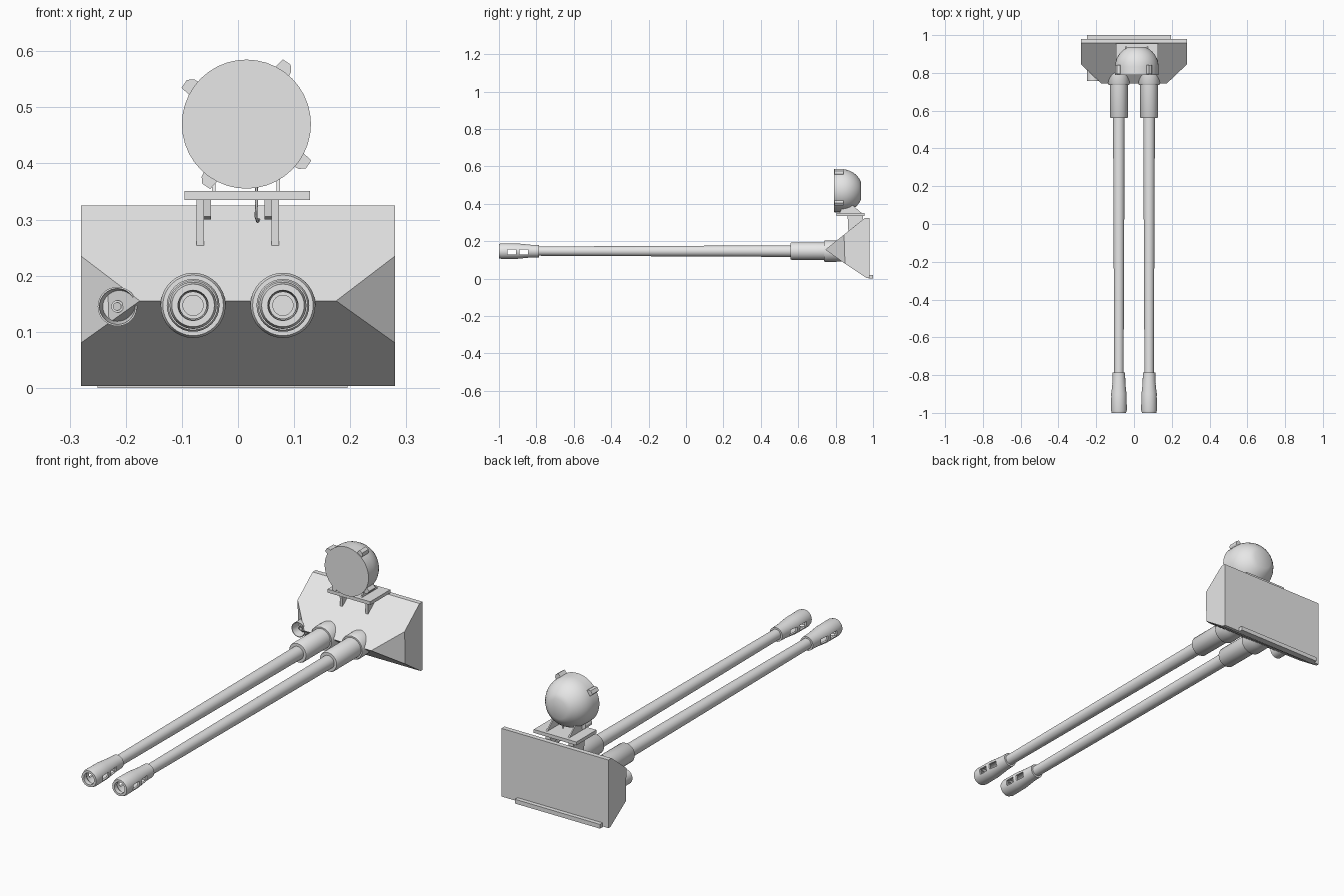
import bpy, bmesh, math
from mathutils import Vector, Matrix

if "Cube" in bpy.data.objects:
    bpy.data.objects.remove(bpy.data.objects["Cube"])

grey = bpy.data.materials.new("light_grey")
grey.diffuse_color = (0.8, 0.8, 0.8, 1)
grey.use_nodes = True
grey.node_tree.nodes["Principled BSDF"].inputs["Base Color"].default_value = grey.diffuse_color


def finish(name, bm, smooth=False):
    bmesh.ops.recalc_face_normals(bm, faces=bm.faces[:])
    me = bpy.data.meshes.new(name)
    bm.to_mesh(me)
    bm.free()
    me.materials.append(grey)
    ob = bpy.data.objects.new(name, me)
    bpy.context.collection.objects.link(ob)
    if smooth:
        smooth_object(ob)
    return ob


def smooth_object(ob):
    bpy.ops.object.select_all(action='DESELECT')
    ob.select_set(True)
    bpy.context.view_layer.objects.active = ob
    bpy.ops.object.shade_smooth_by_angle(angle=math.radians(32))


def add_box(bm, lo, hi, matrix=Matrix()):
    lo, hi = Vector(lo), Vector(hi)
    size = hi - lo
    m = matrix @ Matrix.Translation((lo + hi) / 2) @ Matrix.Diagonal((*size, 1))
    bmesh.ops.create_cube(bm, size=1, matrix=m)


def box(name, lo, hi):
    bm = bmesh.new()
    add_box(bm, lo, hi)
    return finish(name, bm)


def lathe(name, x, z, profile, n=32):
    """Spin (y, radius) points round an axis parallel to y."""
    bm = bmesh.new()
    rings = []
    for y, r in profile:
        if r == 0:
            rings.append([bm.verts.new((x, y, z))] * n)
        else:
            rings.append([bm.verts.new((x + r * math.cos(2 * math.pi * i / n), y,
                                        z + r * math.sin(2 * math.pi * i / n))) for i in range(n)])
    for a, b in zip(rings, rings[1:]):
        for i in range(n):
            j = (i + 1) % n
            loop = list(dict.fromkeys((a[i], a[j], b[j], b[i])))
            if len(loop) > 2:
                bm.faces.new(loop)
    return finish(name, bm, True)


def side_plate(name, x0, x1, outline):
    """Extrude a (y, z) outline across x."""
    bm = bmesh.new()
    f = bm.faces.new([bm.verts.new((x0, y, z)) for y, z in outline])
    ext = bmesh.ops.extrude_face_region(bm, geom=[f])["geom"]
    bmesh.ops.translate(bm, vec=(x1 - x0, 0, 0),
                        verts=[v for v in ext if isinstance(v, bmesh.types.BMVert)])
    return finish(name, bm)


# Wedge-shaped gun shield with clipped front corners
bm = bmesh.new()
side = [(0.98, 0.325), (0.957, 0.325), (0.845, 0.235), (0.85, 0.08), (0.965, 0.003), (0.98, 0.003)]
for s in (-1, 1):
    bm.verts.new((s * 0.175, 0.745, 0.155))
    for y, z in side:
        bm.verts.new((s * 0.28, y, z))
bmesh.ops.convex_hull(bm, input=bm.verts[:])
bmesh.ops.dissolve_limit(bm, angle_limit=math.radians(2), verts=bm.verts[:], edges=bm.edges[:])
finish("gun_shield", bm)
box("rear_strip", (-0.25, 0.975, 0.0), (0.195, 1.0, 0.02))

# Twin guns
AXIS = 0.147
for label, x in (("left", -0.08), ("right", 0.08)):
    lathe(label + "_collar", x, AXIS,
          [(0.90, 0), (0.90, 0.052), (0.80, 0.057), (0.745, 0.058), (0.737, 0.054), (0.737, 0)])
    lathe(label + "_sleeve", x, AXIS,
          [(0.80, 0), (0.80, 0.047), (0.565, 0.047), (0.56, 0.044), (0.56, 0)])
    lathe(label + "_barrel", x, AXIS,
          [(0.60, 0), (0.60, 0.031), (-0.83, 0.0245), (-0.83, 0.018), (-0.70, 0.018), (-0.70, 0)])
    # Hollow muzzle brake
    brake = lathe(label + "_muzzle_brake", x, AXIS,
                  [(-0.787, 0.02), (-0.787, 0.033), (-0.83, 0.034), (-0.90, 0.041), (-0.985, 0.042),
                   (-1.0, 0.038), (-1.0, 0.027), (-0.98, 0.026), (-0.972, 0.032), (-0.91, 0.032),
                   (-0.83, 0.027), (-0.81, 0.02), (-0.787, 0.02)])
    bm = bmesh.new()
    bm.from_mesh(brake.data)
    bmesh.ops.remove_doubles(bm, verts=bm.verts[:], dist=1e-5)
    bmesh.ops.recalc_face_normals(bm, faces=bm.faces[:])
    bm.to_mesh(brake.data)
    bm.free()
    # Side vents cut through the brake
    bm = bmesh.new()
    for y0, y1 in ((-0.955, -0.91), (-0.89, -0.845)):
        add_box(bm, (x - 0.08, y0, AXIS - 0.018), (x + 0.08, y1, AXIS + 0.008))
    cutter = finish("vent_cutter", bm)
    cutter.hide_render = True
    mod = brake.modifiers.new("vents", 'BOOLEAN')
    mod.operation = 'DIFFERENCE'
    mod.solver = 'EXACT'
    mod.object = cutter
    deps = bpy.context.evaluated_depsgraph_get()
    brake_mesh = bpy.data.meshes.new_from_object(brake.evaluated_get(deps))
    brake.modifiers.clear()
    brake.data = brake_mesh
    bpy.data.objects.remove(cutter)
    smooth_object(brake)

# Small secondary gun port: cup with a stub barrel
lathe("port_cup", -0.215, 0.145,
      [(0.87, 0), (0.87, 0.035), (0.757, 0.035), (0.757, 0.032), (0.80, 0.026), (0.80, 0)])
lathe("port_barrel", -0.215, 0.145,
      [(0.81, 0), (0.81, 0.011), (0.775, 0.011), (0.775, 0.007), (0.80, 0.007), (0.80, 0)], 16)

# Searchlight housing: flat lens, short drum, domed back ending in a flat disc
LX, LZ, R = 0.015, 0.47, 0.115
dome = [(0.833 + 0.113 * math.sin(a), R * math.cos(a))
        for a in (math.radians(d) for d in range(0, 67, 11))]
lathe("searchlight", LX, LZ, [(0.79, 0), (0.79, R)] + dome + [(dome[-1][0], 0)], 40)

# Clamps round the lens rim
bm = bmesh.new()
for deg in (56, 146, 236, 326):
    turn = Matrix.Translation((LX, 0, LZ)) @ Matrix.Rotation(-math.radians(deg), 4, 'Y')
    pts = [(0.10, -0.016), (0.122, -0.014), (0.132, -0.006), (0.132, 0.011), (0.10, 0.016)]
    front, back = ([bm.verts.new(turn @ Vector((r, y, t))) for r, t in pts] for y in (0.794, 0.842))
    bm.faces.new(front)
    bm.faces.new(back)
    for i in range(5):
        j = (i + 1) % 5
        bm.faces.new((front[i], front[j], back[j], back[i]))
finish("rim_clamps", bm)

# Searchlight mount: plate, gussets above, legs and lugs below
box("mount_plate", (-0.095, 0.805, 0.335), (0.128, 0.955, 0.351))
for label, g, leg, lug in (("left", -0.046, -0.074, -0.061), ("right", 0.069, 0.06, 0.047)):
    side_plate(label + "_gusset", g, g + 0.006, [(0.82, 0.35), (0.94, 0.35), (0.87, 0.41), (0.85, 0.41)])
    side_plate(label + "_leg", leg, leg + 0.013, [(0.864, 0.336), (0.945, 0.336), (0.945, 0.30), (0.868, 0.253)])
    side_plate(label + "_lug", lug, lug + 0.013, [(0.885, 0.336), (0.945, 0.336), (0.945, 0.305), (0.915, 0.30), (0.89, 0.305)])

# Power cable
curve = bpy.data.curves.new("power_cable", 'CURVE')
curve.dimensions = '3D'
curve.bevel_depth = 0.0025
curve.bevel_resolution = 1
spline = curve.splines.new('POLY')
path = [(0.033, 0.87, 0.38), (0.033, 0.875, 0.33), (0.032, 0.885, 0.305), (0.035, 0.90, 0.296), (0.037, 0.93, 0.30)]
spline.points.add(len(path) - 1)
for p, co in zip(spline.points, path):
    p.co = (*co, 1)
curve.materials.append(grey)
bpy.context.collection.objects.link(bpy.data.objects.new("power_cable", curve))
